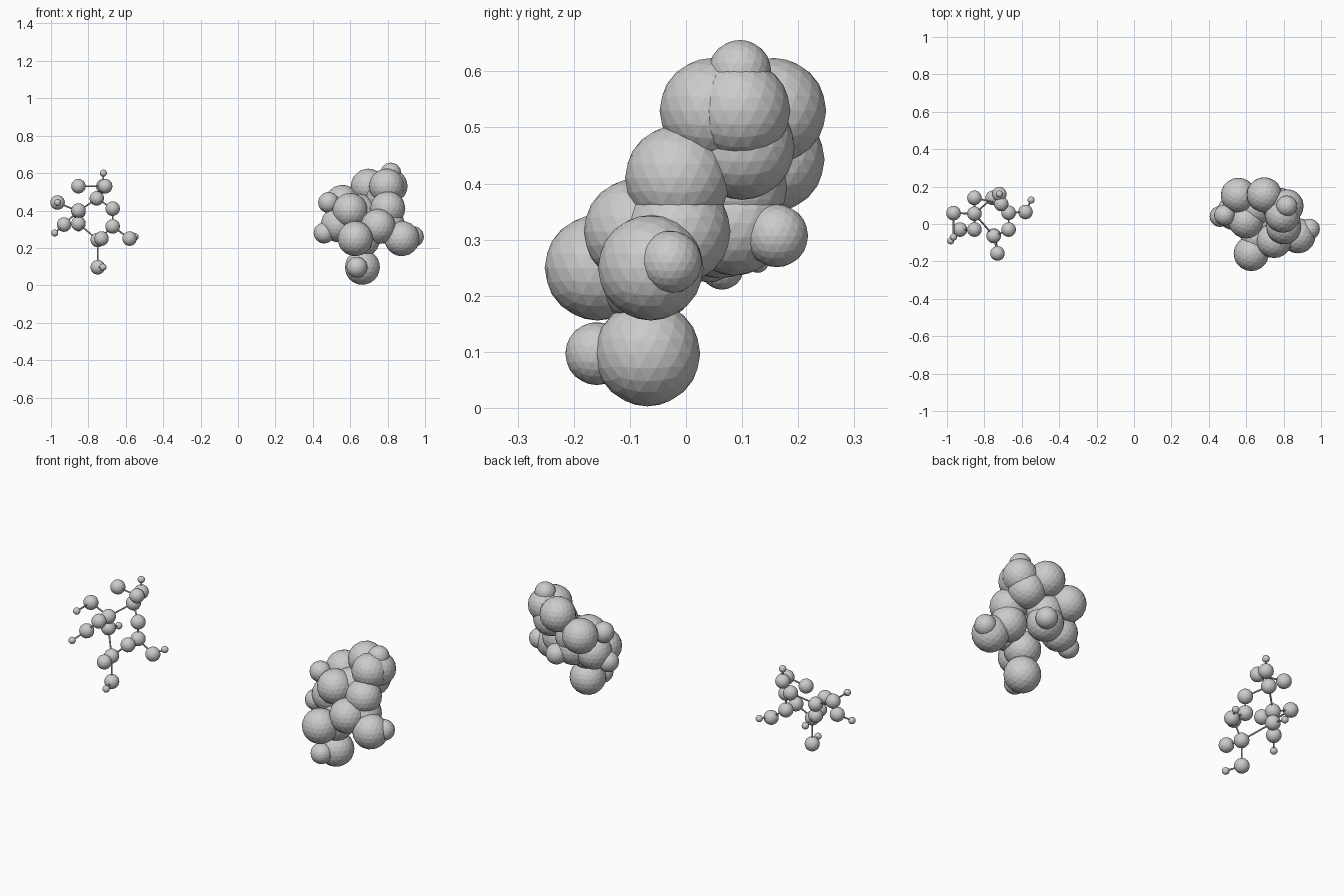
import bpy, math
from mathutils import Vector

if "Cube" in bpy.data.objects:
    bpy.data.objects.remove(bpy.data.objects["Cube"])

# heavy atoms of the stick model: name -> centre
BIG = {
    'A': (-.58, .064, .25), 'B': (-.73, -.157, .25), 'C': (-.75, -.062, .097),
    'D': (-.75, -.064, .243), 'E': (-.67, -.03, .315), 'Q': (-.67, .06, .315),
    'F': (-.67, .06, .41), 'P': (-.755, .14, .465), 'M': (-.71, .107, .53),
    'N': (-.72, .16, .53), 'L': (-.853, .14, .53), 'K': (-.965, .058, .443),
    'G': (-.853, .055, .395), 'I': (-.853, .055, .33), 'S': (-.853, -.03, .40),
    'J': (-.93, -.03, .325),
}
# light atoms: parent -> centre
SMALL = {
    'A': (-.55, .128, .26), 'C': (-.722, -.153, .097), 'N': (-.72, .16, .60),
    'K': (-.965, -.07, .443), 'J': (-.98, -.09, .28), 'I': (-.853, .147, .307),
}
BONDS = "AQ QE QF ED DB DC FP PG PM MN ML GK GI GS SJ ID".split()


def ball(name, p, r):
    bpy.ops.mesh.primitive_ico_sphere_add(subdivisions=3, radius=r, location=p)
    bpy.context.object.name = name


def stick(p, q, r=.0045):
    p, q = Vector(p), Vector(q)
    d = q - p
    bpy.ops.mesh.primitive_cylinder_add(vertices=8, radius=r, depth=d.length,
                                        location=(p + q) / 2)
    o = bpy.context.object
    o.name = "bond_stick"
    o.rotation_euler = d.to_track_quat('Z', 'Y').to_euler()


def turned(p):
    # the space-filling copy is the same layout turned about z and shifted
    c, s = math.cos(math.radians(35)), math.sin(math.radians(35))
    x, y, z = p
    return (c * x + s * y + 1.315, -s * x + c * y - .448, z)


# ball and stick model
for p in BIG.values():
    ball("stick_model_large_ball", p, .039)
for k, p in SMALL.items():
    ball("stick_model_small_ball", p, .019)
    stick(BIG[k], p)
for a, b in BONDS:
    stick(BIG[a], BIG[b])

# space filling model
for k, p in BIG.items():
    ball("filled_model_large_ball", turned(p), .09 if k == 'N' else .094)
for p in SMALL.values():
    ball("filled_model_small_ball", turned(p), .056)
